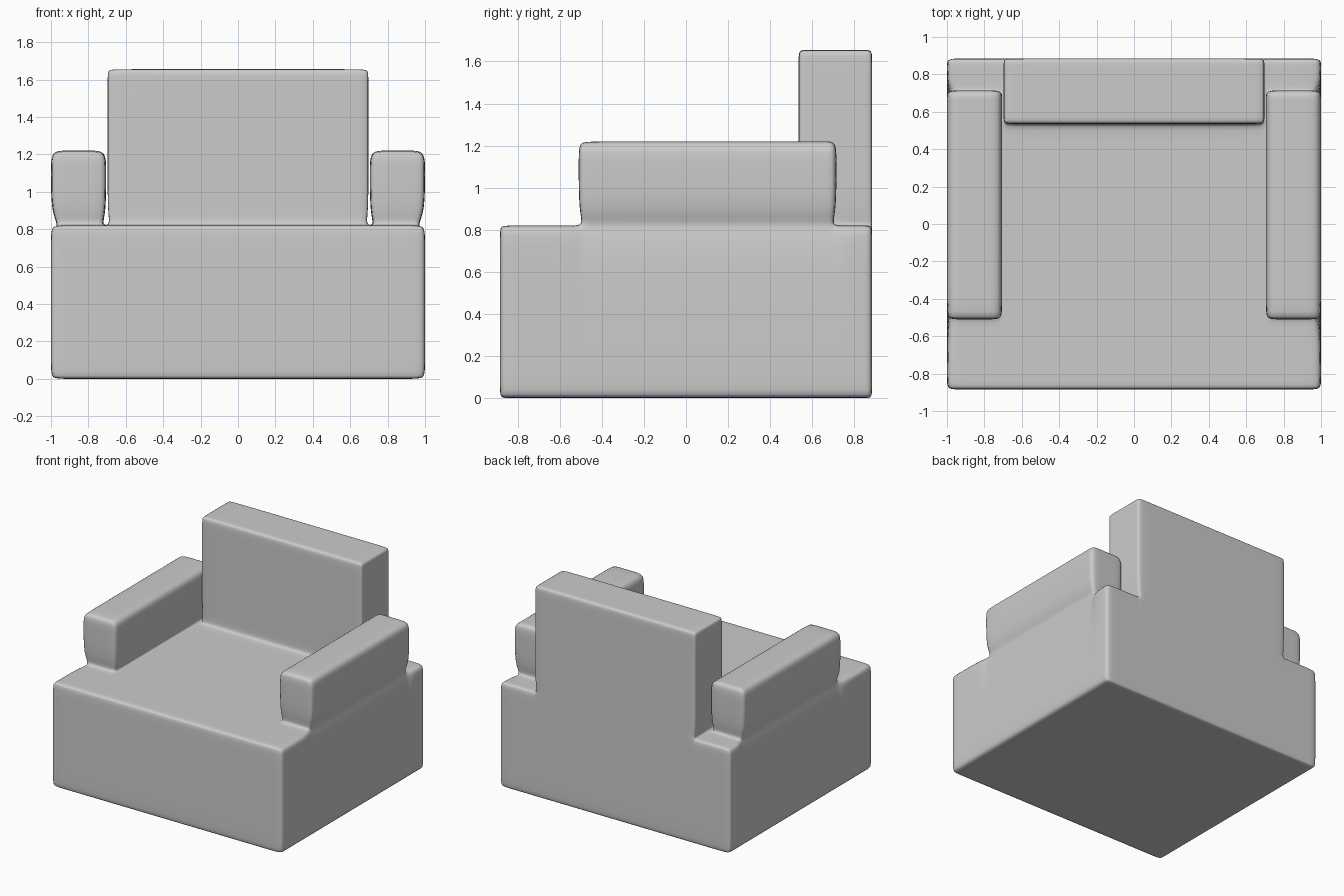
import bpy, bmesh

if "Cube" in bpy.data.objects:
    bpy.data.objects.remove(bpy.data.objects["Cube"])

# Parts as boxes: x range, y range, z range
SEAT_TOP = 0.82
base = ((-1, 1), (-0.885, 0.885), (0, SEAT_TOP))
back = ((-0.697, 0.697), (0.535, 0.885), (SEAT_TOP, 1.655))
arm_r = ((0.705, 1), (-0.51, 0.715), (SEAT_TOP, 1.22))
arm_l = ((-1, -0.705), (-0.51, 0.715), (SEAT_TOP, 1.22))
parts = [base, back, arm_r, arm_l]

# Cage lines: part edges plus the support loops that set the roundness
half_x = [0.655, 0.697, 0.705, 0.79, 0.915, 1]
xs = [-x for x in reversed(half_x)] + half_x
ys = [-0.885, -0.845, -0.55, -0.51, -0.465, 0.50, 0.535, 0.575,
      0.67, 0.715, 0.75, 0.85, 0.885]
zs = [0, 0.05, 0.765, SEAT_TOP, 0.885, 1.12, 1.22, 1.605, 1.655]
axes = (xs, ys, zs)


def filled(cell):
    """True when the cage cell lies inside one of the parts."""
    if any(i < 0 or i >= len(a) - 1 for i, a in zip(cell, axes)):
        return False
    mid = [(a[i] + a[i + 1]) / 2 for i, a in zip(cell, axes)]
    return any(all(lo < m < hi for m, (lo, hi) in zip(mid, p)) for p in parts)


def shaped(x, y, z):
    """Pinch the cage where the arms and back meet the seat."""
    if z == SEAT_TOP:
        side = 1 if x > 0 else -1
        ax = abs(x)
        if ax >= 0.705 and -0.51 <= y <= 0.715:
            if ax == 1:
                ax = 0.955
            elif ax == 0.705:
                ax = 0.73
            if y == -0.51:
                y = -0.485
            elif y == 0.715:
                y = 0.69
        elif ax == 0.697 and y >= 0.535:
            ax = 0.682
        x = side * ax
    return x, y, z


# Skin the filled cells into one cage
bm = bmesh.new()
verts = {}


def vert(key):
    if key not in verts:
        verts[key] = bm.verts.new(shaped(*(a[i] for i, a in zip(key, axes))))
    return verts[key]


for i in range(len(xs) - 1):
    for j in range(len(ys) - 1):
        for k in range(len(zs) - 1):
            cell = (i, j, k)
            if not filled(cell):
                continue
            for d in range(3):
                u, v = (d + 1) % 3, (d + 2) % 3
                for step in (0, 1):
                    near = list(cell)
                    near[d] += 1 if step else -1
                    if filled(near):
                        continue
                    loop = []
                    for du, dv in ((0, 0), (1, 0), (1, 1), (0, 1)):
                        key = list(cell)
                        key[d] += step
                        key[u] += du
                        key[v] += dv
                        loop.append(vert(tuple(key)))
                    bm.faces.new(loop if step else loop[::-1])

for f in bm.faces:
    f.smooth = True
mesh = bpy.data.meshes.new("armchair")
bm.to_mesh(mesh)
bm.free()

# Upholstered armchair, softened by subdivision
chair = bpy.data.objects.new("armchair", mesh)
bpy.context.collection.objects.link(chair)
sub = chair.modifiers.new("soften", 'SUBSURF')
sub.levels = 2
sub.render_levels = 2
